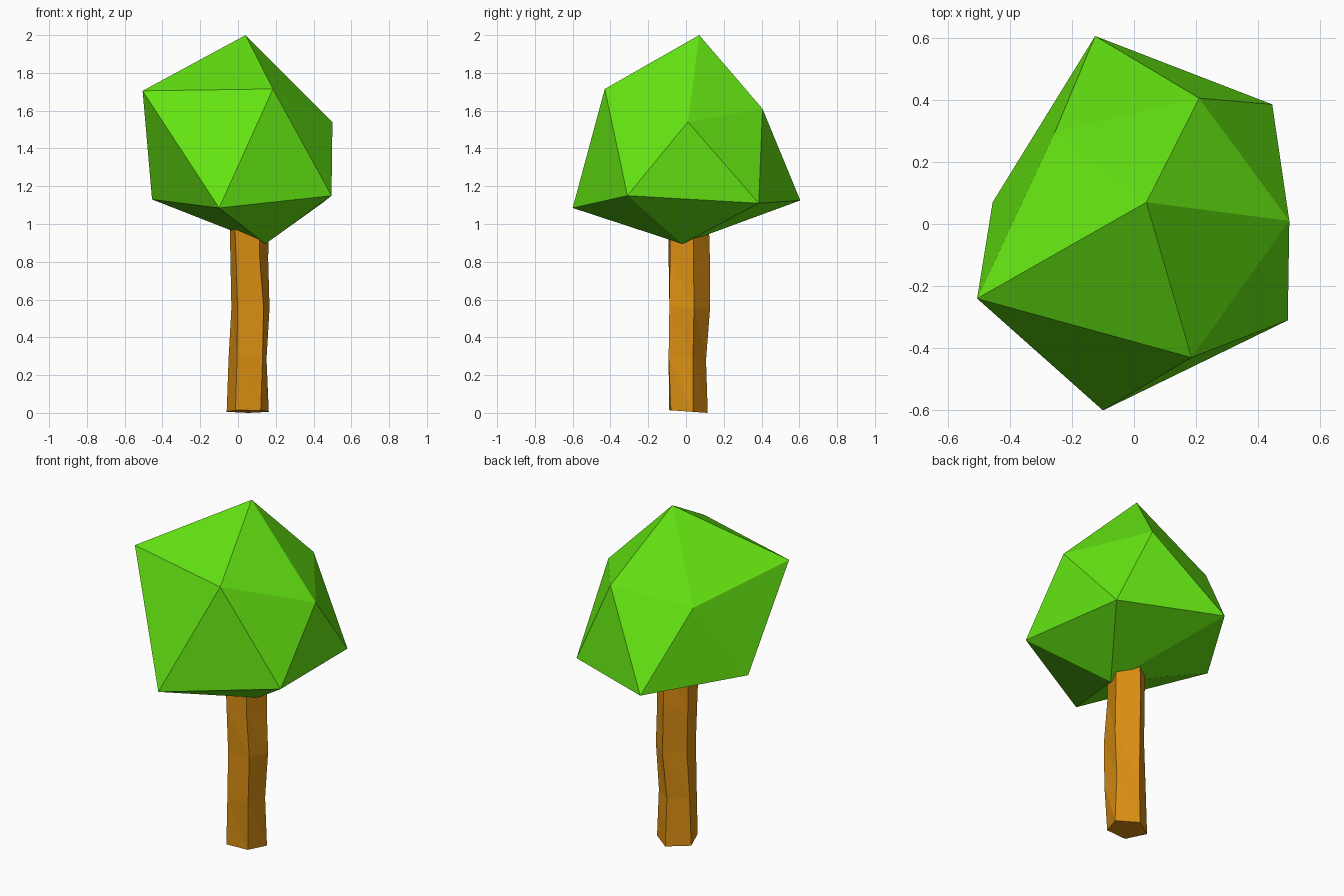
import bpy, bmesh

if "Cube" in bpy.data.objects:
    bpy.data.objects.remove(bpy.data.objects["Cube"])


def material(name, rgb):
    m = bpy.data.materials.new(name)
    m.diffuse_color = (*rgb, 1)
    m.use_nodes = True
    m.node_tree.nodes["Principled BSDF"].inputs["Base Color"].default_value = m.diffuse_color
    return m


def build(name, rings, bottom, top, mat):
    """Loft rings of equal size; close ends with a tip point, or a flat cap if None."""
    bm = bmesh.new()
    loops = [[bm.verts.new(p) for p in ring] for ring in rings]
    n = len(loops[0])
    for lo, hi in zip(loops, loops[1:]):
        for i in range(n):
            j = (i + 1) % n
            bm.faces.new((lo[i], lo[j], hi[i]))
            bm.faces.new((lo[j], hi[j], hi[i]))
    for loop, tip in ((loops[0], bottom), (loops[-1], top)):
        if tip is None:
            bm.faces.new(loop)
        else:
            t = bm.verts.new(tip)
            for i in range(n):
                bm.faces.new((loop[i], loop[(i + 1) % n], t))
    bmesh.ops.recalc_face_normals(bm, faces=bm.faces)
    mesh = bpy.data.meshes.new(name)
    bm.to_mesh(mesh)
    bm.free()
    mesh.materials.append(mat)
    obj = bpy.data.objects.new(name, mesh)
    bpy.context.collection.objects.link(obj)
    return obj


leaf_green = material("leaf green", (0.127, 0.78, 0.006))
bark_orange = material("bark orange", (0.70, 0.27, 0.006))

# Crown: an irregular icosahedron, two staggered rings of five plus two tips
lower = [(-0.10, -0.60, 1.085), (0.495, -0.31, 1.15), (0.445, 0.385, 1.11),
         (-0.125, 0.605, 1.125), (-0.455, 0.07, 1.13)]
upper = [(0.185, -0.43, 1.715), (0.50, 0.01, 1.54), (0.21, 0.405, 1.61),
         (-0.255, 0.295, 1.56), (-0.505, -0.24, 1.705)]
build("crown", [lower, upper], (0.145, -0.02, 0.895), (0.04, 0.07, 2.0), leaf_green)

# Trunk: wobbly five-sided column; each ring is a height and its five corners
trunk_rings = [
    (0.00, [(-.013, -.09), (.12, -.08), (.163, .037), (.055, .115), (-.06, .037)]),
    (0.28, [(-.005, -.092), (.13, -.092), (.151, .037), (.05, .106), (-.05, .037)]),
    (0.55, [(-.003, -.088), (.135, -.088), (.167, .042), (.065, .127), (-.035, .042)]),
    (0.80, [(-.010, -.092), (.115, -.085), (.160, .040), (.06, .127), (-.040, .040)]),
    (1.05, [(-.020, -.092), (.113, -.085), (.161, .040), (.06, .120), (-.045, .040)]),
]
rings = [[(x, y, z + 0.07 * (0.115 - y)) for x, y in ring] for z, ring in trunk_rings]
build("trunk", rings, None, None, bark_orange)
